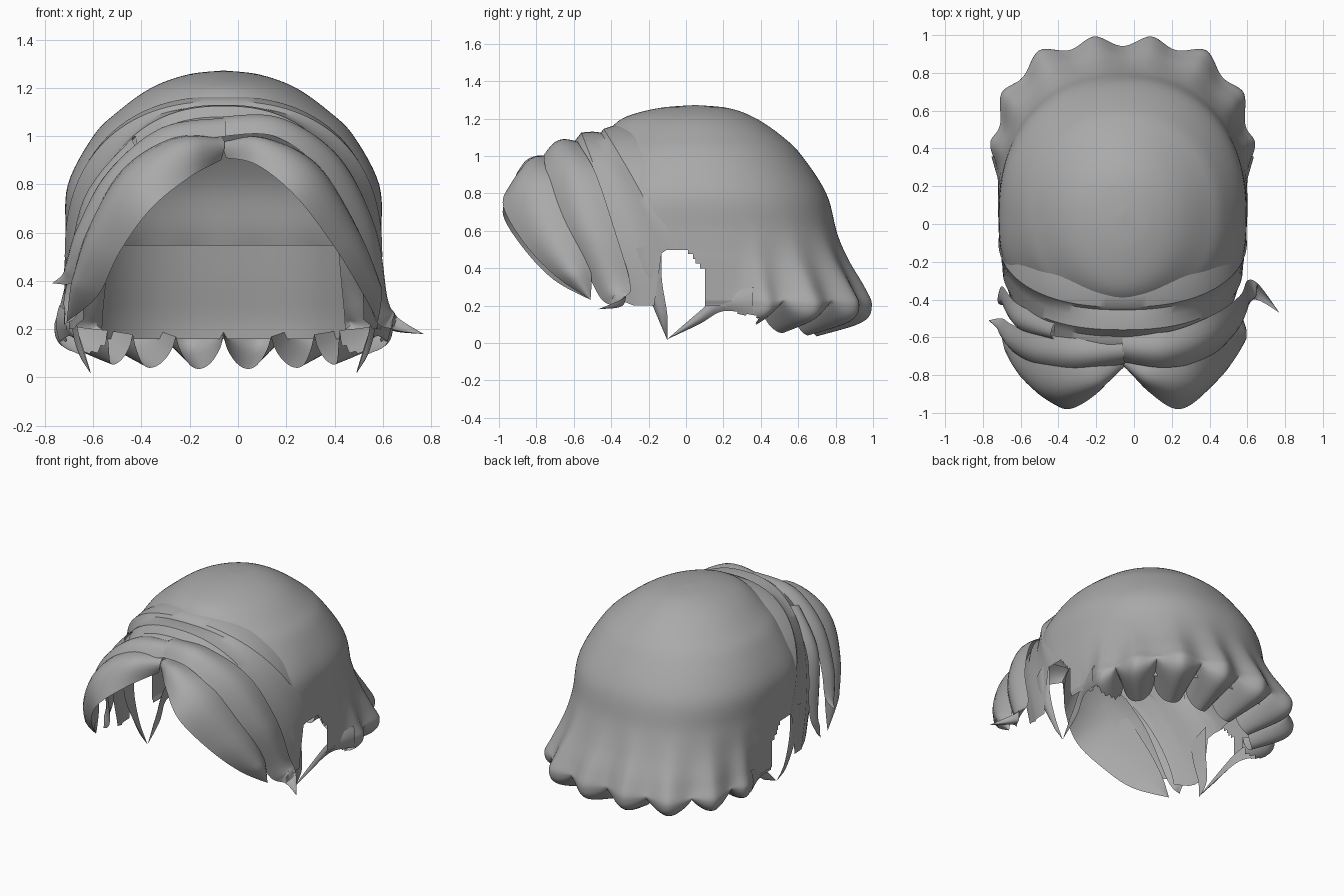
import bpy, bmesh, math
from mathutils import Vector

if "Cube" in bpy.data.objects:
    bpy.data.objects.remove(bpy.data.objects["Cube"])

CX, CY = -0.06, 0.05          # middle of the head
hair = bpy.data.materials.new("hair_grey")
hair.diffuse_color = (0.4, 0.4, 0.4, 1)
hair.use_nodes = True
hair.node_tree.nodes["Principled BSDF"].inputs["Base Color"].default_value = hair.diffuse_color


def spline(pts, n):
    """Smooth curve through points of any dimension, n steps per span."""
    out = []
    for i in range(len(pts) - 1):
        a, b, c, d = (pts[max(0, min(len(pts) - 1, i + k))] for k in (-1, 0, 1, 2))
        for j in range(n + (i == len(pts) - 2)):
            t = j / n
            out.append(tuple(0.5 * (2 * q + (r - p) * t + (2 * p - 5 * q + 4 * r - s) * t * t
                                    + (3 * q - p - 3 * r + s) * t ** 3)
                             for p, q, r, s in zip(a, b, c, d)))
    return out


def loft(name, rows, closed=False, keep=None, angle=50):
    """Skin a grid of rows; keep(centre) decides which faces stay."""
    bm = bmesh.new()
    grid = [[bm.verts.new(p) for p in row] for row in rows]
    n = len(rows[0])
    for a, b in zip(grid, grid[1:]):
        for j in range(n if closed else n - 1):
            k = (j + 1) % n
            f = bm.faces.new((a[j], a[k], b[k], b[j]))
            if keep and not keep(f.calc_center_median()):
                bm.faces.remove(f)
    bmesh.ops.delete(bm, geom=[v for v in bm.verts if not v.link_faces], context='VERTS')
    bmesh.ops.remove_doubles(bm, verts=bm.verts, dist=0.0005)
    bmesh.ops.recalc_face_normals(bm, faces=bm.faces)
    me = bpy.data.meshes.new(name)
    bm.to_mesh(me)
    bm.free()
    me.materials.append(hair)
    ob = bpy.data.objects.new(name, me)
    bpy.context.collection.objects.link(ob)
    bpy.ops.object.select_all(action='DESELECT')
    ob.select_set(True)
    bpy.context.view_layer.objects.active = ob
    bpy.ops.object.shade_smooth_by_angle(angle=math.radians(angle))
    return ob


def lock(name, edge_a, edge_b, bulge=0.06, inner=0.01):
    """Tapering lock of hair with a lens section between two edge curves."""
    A = [Vector(p) for p in spline(edge_a, 8)]
    B = [Vector(p) for p in spline(edge_b, 8)]
    rows = []
    for i, (a, b) in enumerate(zip(A, B)):
        mid = (a + b) / 2
        lo, hi = max(0, i - 1), min(len(A) - 1, i + 1)
        nrm = ((A[hi] + B[hi]) - (A[lo] + B[lo])).cross(b - a)
        if nrm.length > 1e-9:
            nrm.normalize()
        if nrm.dot(mid - Vector((CX, -0.2, 0.5))) < 0:
            nrm = -nrm
        h = min(bulge, (b - a).length * 0.35)
        g = min(inner, h)
        row = [a.lerp(b, j / 8) + nrm * h * math.sin(math.pi * j / 8) for j in range(9)]
        row += [a.lerp(b, j / 8) + nrm * g * math.sin(math.pi * j / 8) for j in range(7, 0, -1)]
        rows.append(row)
    return loft(name, rows, closed=True)


def flip(pts):
    return [(2 * CX - x, y, z) for x, y, z in pts]


# Crown and back skirt: rows of height, half width, back depth, front depth,
# back squareness, front squareness, lobe strength
rows = [(1.272, .0001, .0001, .0001, 2, 2, 0), (1.255, .15, .18, .2, 2, 2, 0),
        (1.2, .3, .325, .39, 2, 2, 0), (1.1, .44, .47, .485, 2.05, 2.1, 0),
        (1.0, .54, .57, .52, 2.1, 2.3, 0), (.8, .645, .7, .54, 2.2, 2.7, 0),
        (.6, .655, .755, .53, 2.3, 3, .05), (.45, .66, .81, .5, 2.5, 3, .35),
        (.3, .68, .88, .5, 2.8, 3, .8), (.2, .70, .91, .5, 3.0, 3, 1),
        (.11, .67, .86, .5, 2.9, 3, 1), (.035, .53, .63, .5, 2.8, 3, .8)]
crown = []
for z, w, b, f, nb, nf, lobe in spline(rows, 6):
    ring = []
    for i in range(320):
        p = math.tau * i / 320
        s, c = math.sin(p), math.cos(p)
        az = math.degrees(math.acos(max(-1, min(1, c))))
        side = max(0, min(1, (az - 60) / 16))          # 1 on the flat head sides
        n = nb if c > 0 else nf
        wide = w - side * max(0, w - .66) if z > .2 else w + side * (.65 - w)
        r = (abs(s / wide) ** n + abs(c / (b if c > 0 else f)) ** n) ** (-1 / n)
        peak = 1 - abs(math.cos(10 * p)) ** 1.7
        r *= 1 + lobe * (1 - side) * (0.06 * peak - 0.02)
        tuck = max(0, (0.24 - z) / 0.2)
        lift = tuck * ((1 - side) * 0.13 * (1 - abs(math.sin(10 * p)) ** 0.7) + 0.05 * abs(s) ** 3)
        ring.append((CX + r * s, CY + r * c, z + lift))
    crown.append(ring)


def keep_crown(c):
    front = -0.1 - 0.34 * max(0, min(1, (c.z - 0.5) / 0.62))
    if c.y < front:
        return False
    if c.y < 0.1:                                   # opening over the ear
        return c.z > 0.5 - 1.2 * max(0, c.y)
    return c.y > 0.38 or c.z > 0.2 or (c.y > 0.28 and c.z > 0.15)


loft("crown", crown, True, keep_crown)

# Inner lining of the back skirt
lining = []
for z, w, b in spline([(.55, .60, .735), (.4, .61, .765), (.25, .62, .8), (.16, .62, .81)], 4):
    row = []
    for i in range(41):
        p = math.radians(-42 + 84 * i / 40)
        r = (abs(math.sin(p) / w) ** 2.5 + abs(math.cos(p) / b) ** 2.5) ** -0.4
        row.append((CX + r * math.sin(p), CY + r * math.cos(p), z))
    lining.append(row)
loft("skirt_lining", lining)

# Stepped bands in front of the crown: top y, top z, side y, bottom z, half width
bands = [(-.3, 1.17, .1, .5, .63), (-.38, 1.165, .0, .5, .65), (-.44, 1.145, -.1, .5, .658),
         (-.455, 1.125, -.13, .48, .645),
         (-.5, 1.13, -.17, .2, .64), (-.56, 1.125, -.25, .2, .635), (-.595, 1.08, -.28, .2, .62),
         (-.64, 1.07, -.33, .22, .605), (-.68, 1.03, -.38, .24, .58)]
arches = []
for yt, zt, ys, zb, w in bands:
    arch = []
    for i in range(65):
        t = math.pi * i / 64
        s, c = math.sin(t), math.cos(t)
        arch.append((CX + math.copysign(abs(c) ** .85, c) * w, ys + (yt - ys) * s,
                     zb + (zt - zb) * s ** .85))
    arches.append(arch)
loft("front_bands", arches, angle=35)

# Fringe locks
lock("right_inner_fringe",
     [(-.05, -.68, .98), (.13, -.72, .98), (.33, -.68, .88), (.48, -.58, .62),
      (.55, -.51, .4), (.58, -.51, .23)],
     [(-.05, -.75, .91), (.08, -.89, .88), (.24, -.98, .75), (.4, -.87, .54),
      (.51, -.7, .36), (.58, -.51, .23)])
lock("left_inner_fringe",
     [(-.07, -.70, 1.0), (-.28, -.73, .99), (-.48, -.7, .86), (-.61, -.62, .62),
      (-.67, -.54, .4), (-.71, -.51, .23)],
     [(-.07, -.75, .9), (-.2, -.9, .83), (-.36, -.98, .7), (-.49, -.88, .52),
      (-.58, -.71, .34), (-.71, -.51, .23)], 0.075)
lock("right_outer_fringe",
     [(-.06, -.57, 1.07), (.18, -.57, 1.06), (.42, -.48, .9), (.56, -.38, .6), (.6, -.3, .33),
      (.66, -.32, .25), (.77, -.47, .18)],
     [(-.06, -.73, 1.0), (.15, -.76, 1.0), (.34, -.73, .86), (.49, -.63, .6), (.56, -.47, .26),
      (.64, -.4, .2), (.77, -.47, .18)], 0.045)
lock("left_outer_fringe",
     [(-.05, -.59, 1.06), (-.3, -.6, 1.03), (-.53, -.58, .85), (-.65, -.53, .62), (-.7, -.5, .45),
      (-.77, -.51, .39)],
     [(-.05, -.74, 1.0), (-.3, -.78, .95), (-.48, -.77, .78), (-.61, -.7, .55), (-.67, -.6, .4),
      (-.77, -.51, .39)], 0.045)
lock("left_rear_fringe",
     flip([(.3, -.52, 1.0), (.5, -.42, .75), (.58, -.33, .4), (.6, -.42, .22)]),
     flip([(.28, -.62, .93), (.46, -.58, .7), (.53, -.45, .3), (.6, -.42, .22)]), 0.04)

# Sideburns and the ragged strands behind them
burn_a = [(.57, -.13, .56), (.57, -.13, .35), (.55, -.1, .15), (.49, -.1, .015)]
burn_b = [(.56, -.27, .5), (.56, -.24, .35), (.54, -.17, .18), (.49, -.1, .015)]
strand_a = [(.49, -.1, .02), (.53, .05, .15), (.57, .18, .25), (.62, .36, .3)]
strand_b = [(.49, -.1, .02), (.52, .07, .1), (.57, .2, .17), (.62, .36, .15)]
for side, f in (("right", list), ("left", flip)):
    lock(side + "_sideburn", f(burn_a), f(burn_b), 0.015, 0.0)
    lock(side + "_ear_strand", f(strand_a), f(strand_b), 0.015, 0.0)
